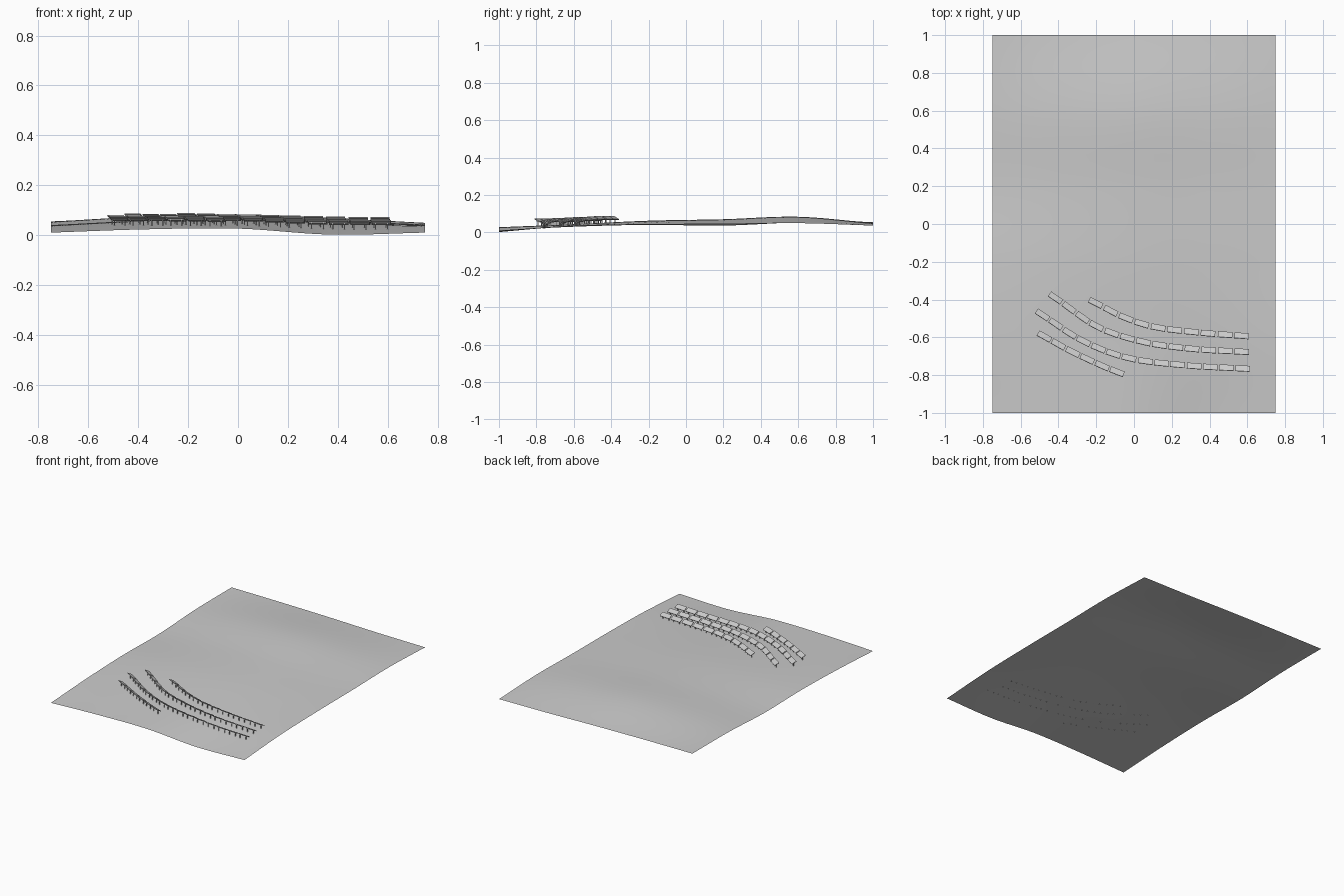
import bpy, bmesh, math
from mathutils import Vector, Matrix

if "Cube" in bpy.data.objects:
    bpy.data.objects.remove(bpy.data.objects["Cube"])

# Coarse height grid: rows run front to back, columns left to right
HEIGHTS = [
    [.010, .023, .026, .002, .010],
    [.030, .041, .043, .036, .034],
    [.040, .057, .062, .054, .042],
    [.036, .060, .070, .060, .044],
    [.053, .075, .083, .068, .049],
    [.055, .053, .048, .040, .036],
]


def spline(vals, t):
    """Catmull-Rom value (number or vector) at t in 0..1."""
    n = len(vals) - 1
    s = min(max(t, 0), 1) * n
    i = min(int(s), n - 1)
    f = s - i
    b, c = vals[i], vals[i + 1]
    a = vals[i - 1] if i > 0 else b * 2 - c
    d = vals[i + 2] if i + 2 <= n else c * 2 - b
    return (b * 2 + (c - a) * f + (a * 2 - b * 5 + c * 4 - d) * f**2
            + (b * 3 - a - c * 3 + d) * f**3) * 0.5


def ground(x, y):
    return spline([spline(r, (x + .75) / 1.5) for r in HEIGHTS], (y + 1) / 2)


def finish(bm, name):
    mesh = bpy.data.meshes.new(name)
    bm.to_mesh(mesh)
    bm.free()
    obj = bpy.data.objects.new(name, mesh)
    bpy.context.collection.objects.link(obj)
    return obj


# Rolling terrain sheet
bm = bmesh.new()
bmesh.ops.create_grid(bm, x_segments=45, y_segments=60, size=1)
for v in bm.verts:
    v.co.x *= .75
    v.co.z = ground(v.co.x, v.co.y)
terrain = finish(bm, "terrain")
for p in terrain.data.polygons:
    p.use_smooth = True

# Panel rows following the contours: centre-line points and panel count
ROWS = [
    ([(-.203, -.418), (-.045, -.497), (.12, -.547), (.35, -.575), (.57, -.592)], 10),
    ([(-.415, -.392), (-.19, -.545), (.05, -.624), (.30, -.660), (.57, -.676)], 13),
    ([(-.484, -.482), (-.27, -.619), (-.03, -.709), (.27, -.748), (.575, -.765)], 14),
    ([(-.474, -.596), (-.33, -.675), (-.17, -.750), (-.09, -.782)], 6),
]
LENGTH, DEPTH, THICK = .077, .034, .004
TILT = math.radians(28)
CLEAR = .027      # panel centre above ground


def add_box(bm, size, matrix):
    bmesh.ops.create_cube(bm, size=1, matrix=matrix @ Matrix.Diagonal((*size, 1)))


def place_along(points, count):
    """Evenly spaced positions with heading along a smooth path."""
    pts = [Vector(p) for p in points]
    fine = [spline(pts, i / 300) for i in range(301)]
    dist = [0]
    for a, b in zip(fine, fine[1:]):
        dist.append(dist[-1] + (b - a).length)
    for k in range(count):
        target = dist[-1] * k / (count - 1)
        i = min(range(301), key=lambda j: abs(dist[j] - target))
        d = fine[min(i + 3, 300)] - fine[max(i - 3, 0)]
        yield fine[i], math.atan2(d.y, d.x)


for r, (points, count) in enumerate(ROWS, 1):
    panels, posts = bmesh.new(), bmesh.new()
    for pos, heading in place_along(points, count):
        z = ground(*pos) + CLEAR
        frame = Matrix.Translation((pos.x, pos.y, z)) @ Matrix.Rotation(heading, 4, 'Z')
        tilted = frame @ Matrix.Rotation(-TILT, 4, 'X')
        # Panel slab, sloping down towards the back
        add_box(panels, (LENGTH, DEPTH, THICK), tilted)
        # Two support posts and a rail under each panel
        add_box(posts, (LENGTH * .9, .004, .003), tilted @ Matrix.Translation((0, 0, -.0035)))
        for side in (-1, 1):
            p = frame @ Vector((side * .024, 0, 0))
            low, high = ground(p.x, p.y) - .003, z - .002
            post = frame.copy()
            post.translation = (p.x, p.y, (low + high) / 2)
            add_box(posts, (.004, .004, high - low), post)
    finish(panels, f"solar_panels_row_{r}")
    finish(posts, f"panel_supports_row_{r}")
